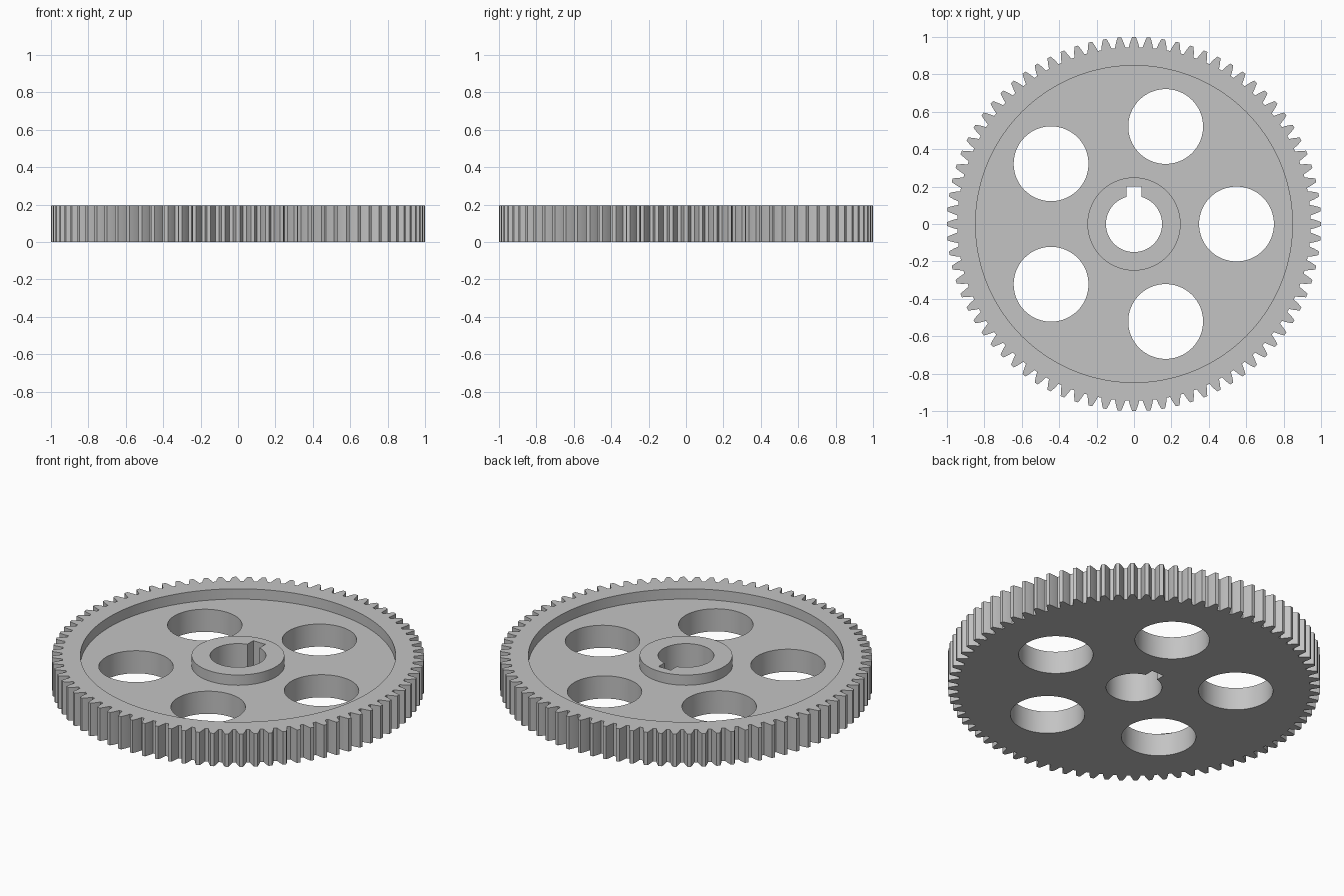
import bpy
import bmesh
from math import pi, sin, cos, tan, acos, asin, radians

default = bpy.data.objects.get("Cube")
if default:
    bpy.data.objects.remove(default, do_unlink=True)

# Gear proportions
TEETH = 80
MODULE = 2 / (TEETH + 2)
HEIGHT = 0.195
FLOOR = 0.134
RECESS_R, HUB_R, BORE_R = 0.847, 0.249, 0.15
HOLE_R, HOLE_RING, HOLES = 0.2, 0.548, 5
KEY_HALF, KEY_TOP = 0.04, 0.2

steel = bpy.data.materials.new("steel grey")
steel.use_nodes = True
GREY = (0.55, 0.55, 0.55, 1)
steel.diffuse_color = GREY
steel.node_tree.nodes["Principled BSDF"].inputs["Base Color"].default_value = GREY


def polar(r, a):
    return r * cos(a), r * sin(a)


def circle(r, n, cx=0, cy=0):
    return [(cx + r * cos(2 * pi * i / n), cy + r * sin(2 * pi * i / n)) for i in range(n)]


def make_object(name, bm):
    bmesh.ops.recalc_face_normals(bm, faces=bm.faces)
    mesh = bpy.data.meshes.new(name)
    bm.to_mesh(mesh)
    bm.free()
    mesh.materials.append(steel)
    obj = bpy.data.objects.new(name, mesh)
    bpy.context.collection.objects.link(obj)
    return obj


def prism(name, outline, z0, z1):
    bm = bmesh.new()
    face = bm.faces.new([bm.verts.new((x, y, z0)) for x, y in outline])
    top = bmesh.ops.extrude_face_region(bm, geom=[face])["geom"]
    verts = [v for v in top if isinstance(v, bmesh.types.BMVert)]
    bmesh.ops.translate(bm, verts=verts, vec=(0, 0, z1 - z0))
    return make_object(name, bm)


def ring(name, r_in, r_out, z0, z1, n):
    bm = bmesh.new()
    loops = [[bm.verts.new((x, y, z)) for x, y in circle(r, n)]
             for r, z in ((r_in, z0), (r_out, z0), (r_out, z1), (r_in, z1))]
    for a, b in zip(loops, loops[1:] + loops[:1]):
        for i in range(n):
            j = (i + 1) % n
            bm.faces.new((a[i], a[j], b[j], b[i]))
    return make_object(name, bm)


def gear_outline():
    """Involute teeth with a 20 degree pressure angle."""
    pressure = radians(20)
    pitch_r = MODULE * TEETH / 2
    base_r = pitch_r * cos(pressure)
    root_r, tip_r = pitch_r - 1.25 * MODULE, pitch_r + MODULE
    involute = lambda a: tan(a) - a
    flank = []
    for i in range(6):
        r = root_r + (tip_r - root_r) * i / 5
        half = pi / (2 * TEETH) + involute(pressure) - involute(acos(base_r / r))
        flank.append((r, half))
    points = []
    for t in range(TEETH):
        mid = 2 * pi * t / TEETH
        points += [polar(r, mid - h) for r, h in flank]
        points += [polar(r, mid + h) for r, h in reversed(flank)]
    return points


# Toothed blank
gear = prism("gear_wheel", gear_outline(), 0, HEIGHT)

# Bore profile with keyway
start = pi / 2 + asin(KEY_HALF / BORE_R)
sweep = 2 * pi - 2 * asin(KEY_HALF / BORE_R)
bore = [polar(BORE_R, start + sweep * i / 72) for i in range(73)]
bore += [(KEY_HALF, KEY_TOP), (-KEY_HALF, KEY_TOP)]

# Cutters: recess around the hub, keyed bore, lightening holes
cutters = [ring("recess_cutter", HUB_R, RECESS_R, FLOOR, HEIGHT + 0.1, 128),
           prism("bore_cutter", bore, -0.1, HEIGHT + 0.1)]
for k in range(HOLES):
    cx, cy = polar(HOLE_RING, 2 * pi * k / HOLES)
    cutters.append(prism("hole_cutter", circle(HOLE_R, 80, cx, cy), -0.1, HEIGHT + 0.1))

for cutter in cutters:
    cutter.hide_render = True
    mod = gear.modifiers.new(cutter.name, "BOOLEAN")
    mod.operation = "DIFFERENCE"
    mod.solver = "EXACT"
    mod.object = cutter

# Bake the cuts and drop the cutters
bpy.context.view_layer.update()
baked = bpy.data.meshes.new_from_object(gear.evaluated_get(bpy.context.evaluated_depsgraph_get()))
gear.modifiers.clear()
gear.data = baked
for cutter in cutters:
    bpy.data.objects.remove(cutter, do_unlink=True)

bpy.ops.object.select_all(action="DESELECT")
gear.select_set(True)
bpy.context.view_layer.objects.active = gear
bpy.ops.object.shade_smooth_by_angle(angle=radians(25))
